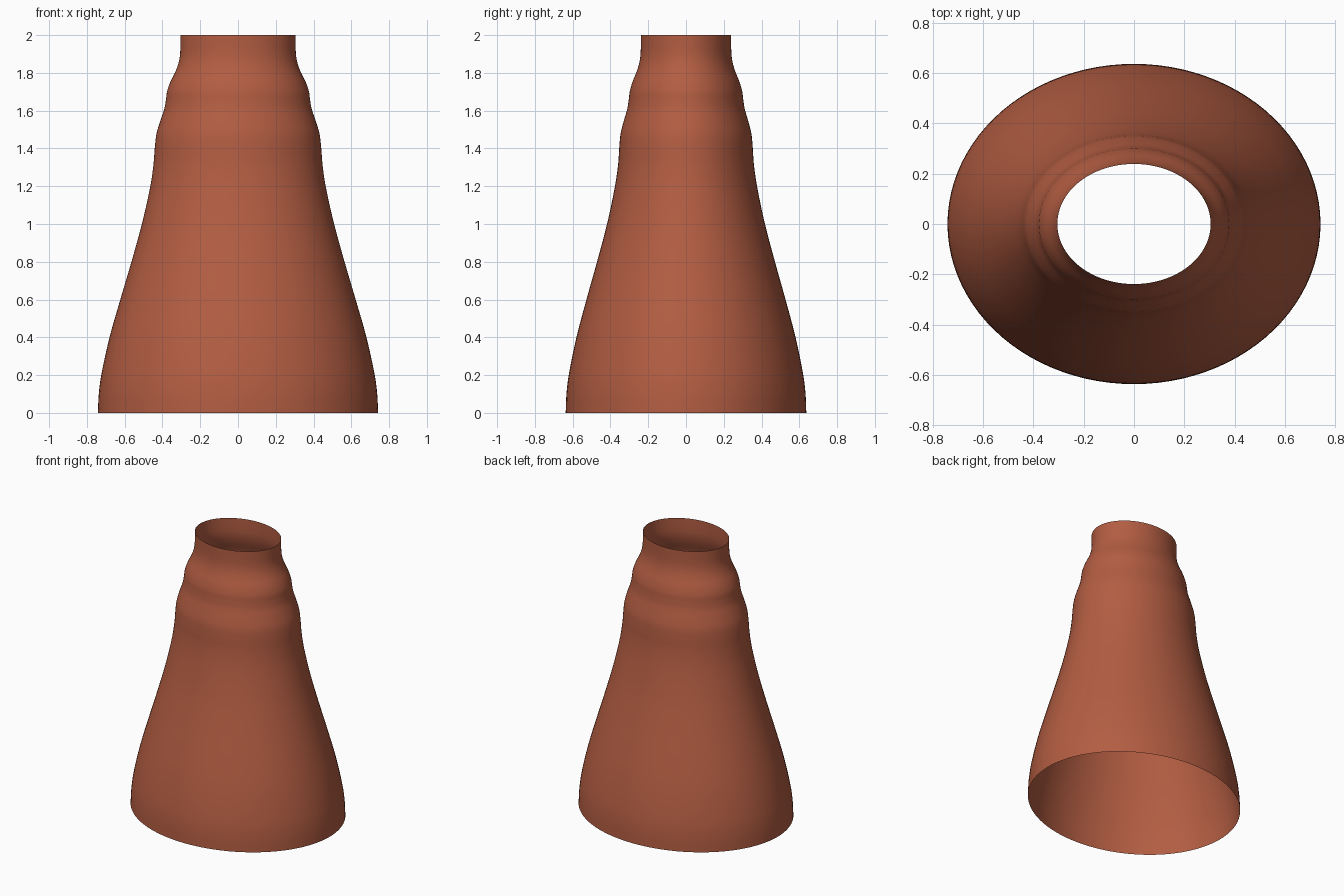
import bpy, bmesh, math

if "Cube" in bpy.data.objects:
    bpy.data.objects.remove(bpy.data.objects["Cube"])

# Elliptical profile: height, half width (x), half depth (y)
PROFILE = [
    (0.00, 0.742, 0.637), (0.10, 0.737, 0.633), (0.20, 0.724, 0.621),
    (0.40, 0.680, 0.580), (0.60, 0.623, 0.527), (0.80, 0.564, 0.471),
    (1.00, 0.509, 0.418), (1.20, 0.464, 0.376), (1.32, 0.447, 0.359),
    (1.41, 0.440, 0.353), (1.48, 0.431, 0.346), (1.55, 0.410, 0.328),
    (1.61, 0.390, 0.311), (1.66, 0.381, 0.303), (1.70, 0.376, 0.298),
    (1.75, 0.359, 0.284), (1.81, 0.330, 0.260), (1.86, 0.313, 0.246),
    (1.91, 0.306, 0.240), (2.00, 0.305, 0.239),
]
SIDES, STEPS = 96, 4


def slope(i, axis):
    a, b = PROFILE[max(i - 1, 0)], PROFILE[min(i + 1, len(PROFILE) - 1)]
    return (b[axis] - a[axis]) / (b[0] - a[0])


def smooth_profile():
    """Cubic interpolation between the profile points."""
    out = []
    for i in range(len(PROFILE) - 1):
        p, q = PROFILE[i], PROFILE[i + 1]
        h = q[0] - p[0]
        for s in range(STEPS):
            t = s / STEPS
            row = [p[0] + h * t]
            for axis in (1, 2):
                row.append((2*t**3 - 3*t**2 + 1) * p[axis]
                           + (t**3 - 2*t**2 + t) * h * slope(i, axis)
                           + (3*t**2 - 2*t**3) * q[axis]
                           + (t**3 - t**2) * h * slope(i + 1, axis))
            out.append(row)
    out.append(list(PROFILE[-1]))
    return out


# Sleeve: one open shell lofted through the ellipses
bm = bmesh.new()
rings = []
for z, rx, ry in smooth_profile():
    angles = [2 * math.pi * k / SIDES for k in range(SIDES)]
    rings.append([bm.verts.new((rx * math.cos(a), ry * math.sin(a), z)) for a in angles])
for low, high in zip(rings, rings[1:]):
    for k in range(SIDES):
        n = (k + 1) % SIDES
        bm.faces.new((low[k], low[n], high[n], high[k])).smooth = True

mesh = bpy.data.meshes.new("tapered_sleeve")
bm.to_mesh(mesh)
bm.free()
sleeve = bpy.data.objects.new("tapered_sleeve", mesh)
bpy.context.collection.objects.link(sleeve)

# Terracotta colour
mat = bpy.data.materials.new("terracotta")
mat.diffuse_color = (0.45, 0.11, 0.055, 1)
mat.use_nodes = True
mat.node_tree.nodes["Principled BSDF"].inputs["Base Color"].default_value = mat.diffuse_color
mesh.materials.append(mat)
